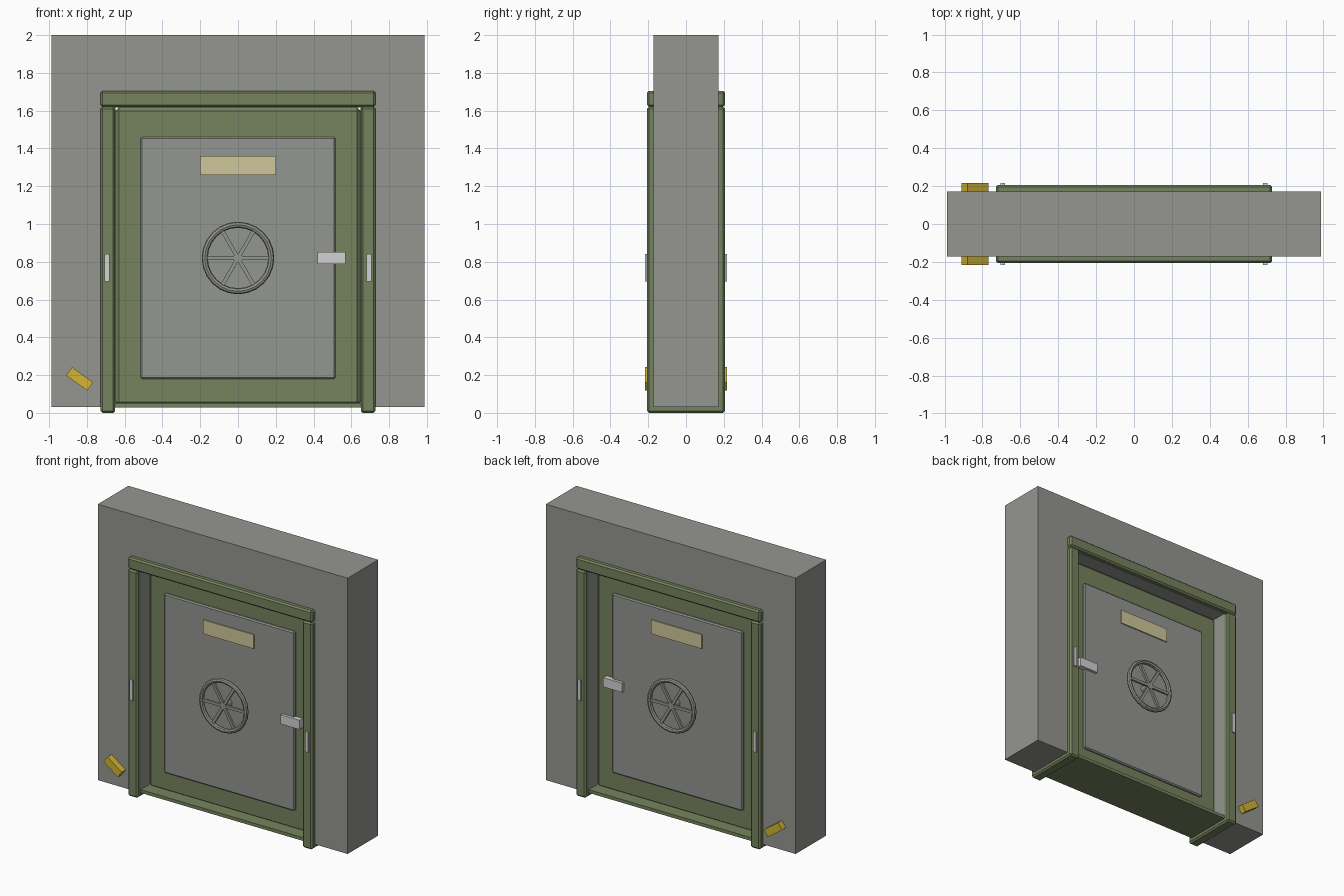
import bpy, bmesh, math
from mathutils import Matrix, Vector

if "Cube" in bpy.data.objects:
    bpy.data.objects.remove(bpy.data.objects["Cube"])


def mat(name, r, g, b):
    m = bpy.data.materials.new(name)
    m.diffuse_color = [((c / 255 + 0.055) / 1.055) ** 2.4 for c in (r, g, b)] + [1]
    m.use_nodes = True
    m.node_tree.nodes["Principled BSDF"].inputs["Base Color"].default_value = m.diffuse_color
    return m


CONCRETE = mat("concrete grey", 149, 149, 144)
STEEL = mat("steel grey", 148, 150, 145)
GREEN = mat("olive green", 118, 131, 94)
CREAM = mat("cream plate", 208, 199, 155)
LIGHT = mat("light metal", 210, 210, 210)
YELLOW = mat("yellow", 210, 180, 52)


def finish(bm, name, material):
    bmesh.ops.recalc_face_normals(bm, faces=bm.faces[:])
    me = bpy.data.meshes.new(name)
    bm.to_mesh(me)
    bm.free()
    me.materials.append(material)
    ob = bpy.data.objects.new(name, me)
    bpy.context.collection.objects.link(ob)
    return ob


def box(name, x, y, z, material, bevel=0.0, tilt=0.0):
    """Box from (min, max) ranges, chamfered, tilted about the y axis."""
    mid = Vector([(a + b) / 2 for a, b in (x, y, z)])
    size = [abs(b - a) for a, b in (x, y, z)]
    bm = bmesh.new()
    bmesh.ops.create_cube(bm, size=1, matrix=Matrix.Diagonal((*size, 1)))
    if bevel:
        bmesh.ops.bevel(bm, geom=bm.edges[:], offset=bevel, segments=1,
                        profile=0.5, affect='EDGES')
    bm.transform(Matrix.Translation(mid) @ Matrix.Rotation(tilt, 4, 'Y'))
    return finish(bm, name, material)


# wall with a doorway cut up from the bottom
bm = bmesh.new()
W, D, OX, OZ = 0.987, 0.172, 0.648, 1.618
outline = [(-W, .03), (-OX, .03), (-OX, OZ), (OX, OZ), (OX, .03), (W, .03), (W, 2), (-W, 2)]
face = bm.faces.new([bm.verts.new((x, -D, z)) for x, z in outline])
ext = bmesh.ops.extrude_face_region(bm, geom=[face])
bmesh.ops.translate(bm, vec=(0, 2 * D, 0),
                    verts=[g for g in ext["geom"] if isinstance(g, bmesh.types.BMVert)])
finish(bm, "wall", CONCRETE)

# door frame
F = 0.207
for side, s in (("left", -1), ("right", 1)):
    box(side + "_jamb", sorted((s * .65, s * .728)), (-F, F), (0, 1.62), GREEN, .011)
box("lintel", (-.728, .728), (-F, F), (1.62, 1.705), GREEN, .011)
box("sill", (-.65, .65), (-D, D), (.029, .052), GREEN)

# door leaf
box("door_slab", (-.65, .65), (-.083, .083), (.037, 1.617), GREEN, .02)


def wheel(name, s):
    """Six-spoke hand wheel standing off the door on the side s of y."""
    bm = bmesh.new()
    R, r, n, k = .176, .016, 24, 8
    rings = []
    for i in range(n):
        a = 2 * math.pi * i / n
        rings.append([bm.verts.new(((R + r * math.cos(b)) * math.cos(a), r * math.sin(b),
                                    (R + r * math.cos(b)) * math.sin(a)))
                      for b in (2 * math.pi * j / k for j in range(k))])
    for i in range(n):
        p, q = rings[i], rings[(i + 1) % n]
        for j in range(k):
            bm.faces.new((p[j], p[(j + 1) % k], q[(j + 1) % k], q[j]))
    # spokes
    for i in range(6):
        m = (Matrix.Rotation(math.pi * i / 3, 4, 'Y') @ Matrix.Translation((.085, 0, 0))
             @ Matrix.Diagonal((.16, .016, .02, 1)))
        bmesh.ops.create_cube(bm, size=1, matrix=m)
    # hub and shaft
    bmesh.ops.create_cone(bm, cap_ends=True, segments=12, radius1=.024, radius2=.024, depth=.075,
                          matrix=Matrix.Translation((0, -s * .028, 0))
                          @ Matrix.Rotation(math.pi / 2, 4, 'X'))
    bm.transform(Matrix.Translation((0, s * .16, .82)))
    finish(bm, name, STEEL)


# fittings repeated on both faces
for face_name, s in (("front", -1), ("back", 1)):
    def y(a, b):
        return sorted((s * a, s * b))
    box(face_name + "_panel", (-.515, .515), y(.07, .1), (.18, 1.46), STEEL, .008)
    box(face_name + "_label_plate", (-.2, .2), y(.099, .108), (1.26, 1.36), CREAM)
    wheel(face_name + "_hand_wheel", s)
    box(face_name + "_latch", (.42, .57), y(.08, .12), (.787, .853), LIGHT)
    for side, t in (("left", -1), ("right", 1)):
        box(face_name + "_" + side + "_jamb_plate", sorted((t * .68, t * .706)),
            y(.2, .217), (.695, .842), LIGHT)
    box(face_name + "_yellow_block", (-.907, -.77), y(.165, .217), (.153, .207), YELLOW,
        tilt=math.radians(35.5))
